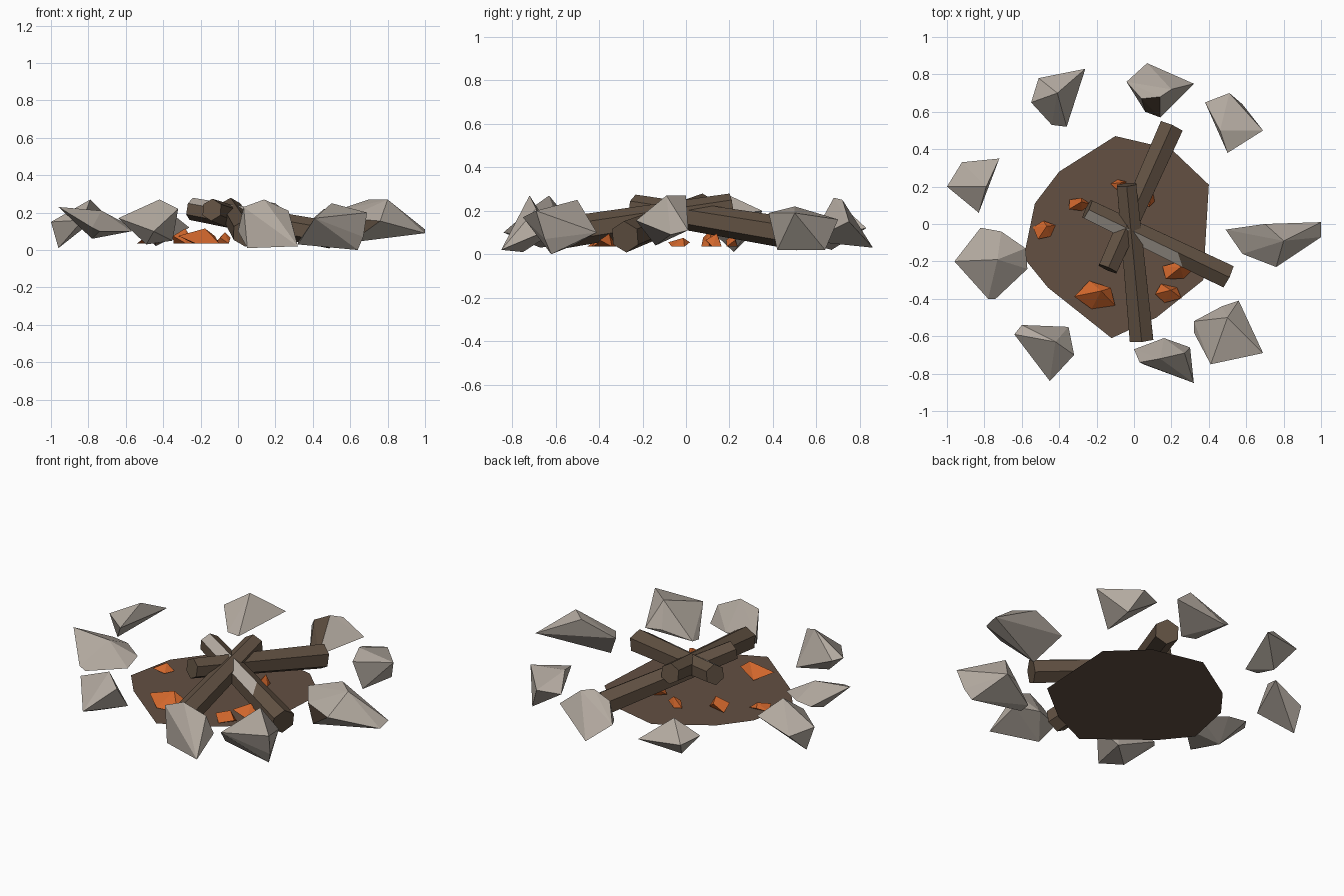
import bpy
import bmesh
import math
from mathutils import Vector

cube = bpy.data.objects.get("Cube")
if cube:
    bpy.data.objects.remove(cube, do_unlink=True)


def make_material(name, red, green, blue):
    material = bpy.data.materials.new(name)
    material.use_nodes = True
    colour = (red, green, blue, 1.0)
    material.diffuse_color = colour
    for node in material.node_tree.nodes:
        if node.type == "BSDF_PRINCIPLED":
            node.inputs["Base Color"].default_value = colour
            node.inputs["Roughness"].default_value = 0.9
    return material


STONE = make_material("stone grey", .45, .40, .35)
WOOD = make_material("wood brown", .122, .084, .056)
EARTH = make_material("earth brown", .125, .08, .055)
EMBER = make_material("ember orange", .64, .135, .025)


def finish(name, bm, materials, second_colour=None):
    """Turn a bmesh into an object; faces matching second_colour use slot one."""
    bm.normal_update()
    if second_colour:
        for face in bm.faces:
            face.material_index = int(second_colour(face))
    mesh = bpy.data.meshes.new(name)
    bm.to_mesh(mesh)
    bm.free()
    for material in materials:
        mesh.materials.append(material)
    part = bpy.data.objects.new(name, mesh)
    bpy.context.collection.objects.link(part)


def hull(points):
    """Faceted convex solid around the points, with flat areas merged."""
    bm = bmesh.new()
    for point in points:
        bm.verts.new(point)
    bmesh.ops.convex_hull(bm, input=bm.verts[:])
    loose = [v for v in bm.verts if not v.link_faces]
    bmesh.ops.delete(bm, geom=loose, context="VERTS")
    bmesh.ops.dissolve_limit(bm, angle_limit=math.radians(1),
                             verts=bm.verts[:], edges=bm.edges[:])
    bmesh.ops.recalc_face_normals(bm, faces=bm.faces[:])
    return bm


def log_solid(inner, outer, inner_radius, outer_radius):
    """Six-sided tapered log with one ridge facing up."""
    inner, outer = Vector(inner), Vector(outer)
    axis = (outer - inner).normalized()
    side = axis.cross(Vector((0, 0, 1))).normalized()
    up = side.cross(axis)
    points = []
    for centre, radius in ((inner, inner_radius), (outer, outer_radius)):
        for step in range(6):
            angle = math.tau * step / 6
            points.append(centre + radius * (math.sin(angle) * side + math.cos(angle) * up))
    return hull(points)


def stone(name, points, earthy=None):
    finish(name, hull(points), [STONE, WOOD], earthy)


# Irregular earth patch under the fire
patch = bmesh.new()
outline = [(-.10, .47), (.20, .40), (.40, .21), (.37, -.30), (.12, -.50),
           (-.12, -.61), (-.46, -.34), (-.59, -.18), (-.53, .11), (-.40, .28)]
patch.faces.new([patch.verts.new((x, y, .03)) for x, y in reversed(outline)])
finish("earth_patch", patch, [EARTH])

# Three crossed logs, leaning on each other
finish("back_log", log_solid((-.14, -.24, .215), (.20, .52, .09), .06, .073), [WOOD])
finish("front_log", log_solid((-.04, .21, .22), (.04, -.62, .09), .06, .073), [WOOD])

# The third log has ash along its upper front side, ending partway
side_log = log_solid((-.25, .08, .22), (.50, -.28, .08), .06, .073)
bmesh.ops.bisect_plane(side_log, geom=side_log.verts[:] + side_log.edges[:] + side_log.faces[:],
                       plane_co=(.25, -.2, .12), plane_no=(.9, .3, 0))
finish("side_log", side_log, [WOOD, STONE],
       lambda f: f.normal.y < -.2 and f.normal.z > .2
       and f.calc_center_median().x < .25)

# Ring of stones
stone("front_left_stone", [
    (-.64, -.59, .17), (-.60, -.54, .16), (-.42, -.63, .27), (-.32, -.70, .22),
    (-.45, -.84, .10), (-.35, -.55, .05), (-.49, -.67, .03)])
stone("front_stone", [
    (0, -.67, .10), (.03, -.74, .23), (.14, -.72, .27), (.27, -.69, .21),
    (.16, -.61, .1), (.30, -.66, .1), (.32, -.85, .02), (.05, -.75, .01)])
stone("front_right_stone", [
    (.56, -.41, .10), (.32, -.52, .04), (.32, -.58, .03), (.41, -.75, .17),
    (.69, -.69, .20), (.50, -.50, .25), (.64, -.62, 0), (.67, -.65, .07),
    (.47, -.44, .10)])
stone("right_stone", [
    (.49, -.03, .20), (.70, 0, .27), (.80, -.09, .27), (1, .01, .11),
    (1, -.07, .09), (.76, -.23, .155), (.58, -.16, .17), (.60, -.14, .04)],
    lambda f: f.normal.y < -.5 and f.normal.x < -.1 and f.normal.z < .1)
stone("back_right_stone", [
    (.38, .65, .15), (.51, .70, .16), (.69, .50, .19), (.50, .38, .19),
    (.46, .50, .22), (.58, .64, .02), (.54, .42, .02)])
stone("back_stone", [
    (-.04, .76, .12), (.07, .86, .03), (.32, .75, .15), (.14, .57, .06),
    (.06, .60, .06), (.04, .67, .21), (.14, .68, .26), (.20, .72, .25)],
    lambda f: f.normal.y < -.6 and abs(f.normal.x) < .4)
stone("back_left_stone", [
    (-.55, .65, .15), (-.51, .78, .13), (-.26, .83, .12), (-.36, .52, .06),
    (-.44, .53, .06), (-.41, .70, .24), (-.44, .67, .02)])
stone("left_stone", [
    (-1, .20, .15), (-.92, .33, .12), (-.72, .35, .20), (-.83, .06, .16),
    (-.79, .20, .27), (-.96, .22, .01)])
stone("left_front_stone", [
    (-.82, -.02, .14), (-.96, -.20, .23), (-.78, -.40, .12), (-.74, -.40, .1),
    (-.57, -.24, .10), (-.58, -.13, .13), (-.71, -.04, .14), (-.73, -.19, .21),
    (-.78, -.20, .06)])


def ember(name, x, y, width, depth, height, turn):
    """Small broken coal: uneven five-sided foot with an off-centre peak."""
    points = []
    for step in range(5):
        angle = turn + math.tau * step / 5
        reach = (1, .8, .95)[step % 3]
        low = .035 + height * (.5 if step % 2 else 0)
        points.append((x + width * reach * math.cos(angle),
                       y + depth * reach * math.sin(angle), low))
    points.append((x + width * .2, y + depth * .3, .035 + height))
    finish(name, hull(points), [EMBER])


# Glowing embers on the earth patch
ember("left_ember", -.48, -.03, .065, .06, .04, .4)
ember("left_back_ember", -.295, .105, .065, .045, .08, 0)
ember("front_left_ember", -.20, -.385, .12, .09, .08, -.6)
ember("right_ember", .23, -.25, .09, .06, .07, .2)
ember("front_right_ember", .18, -.37, .085, .055, .06, 2)
ember("back_right_ember", .08, .13, .04, .04, .06, 1)
ember("back_ember", -.08, .21, .045, .035, .06, 3)
